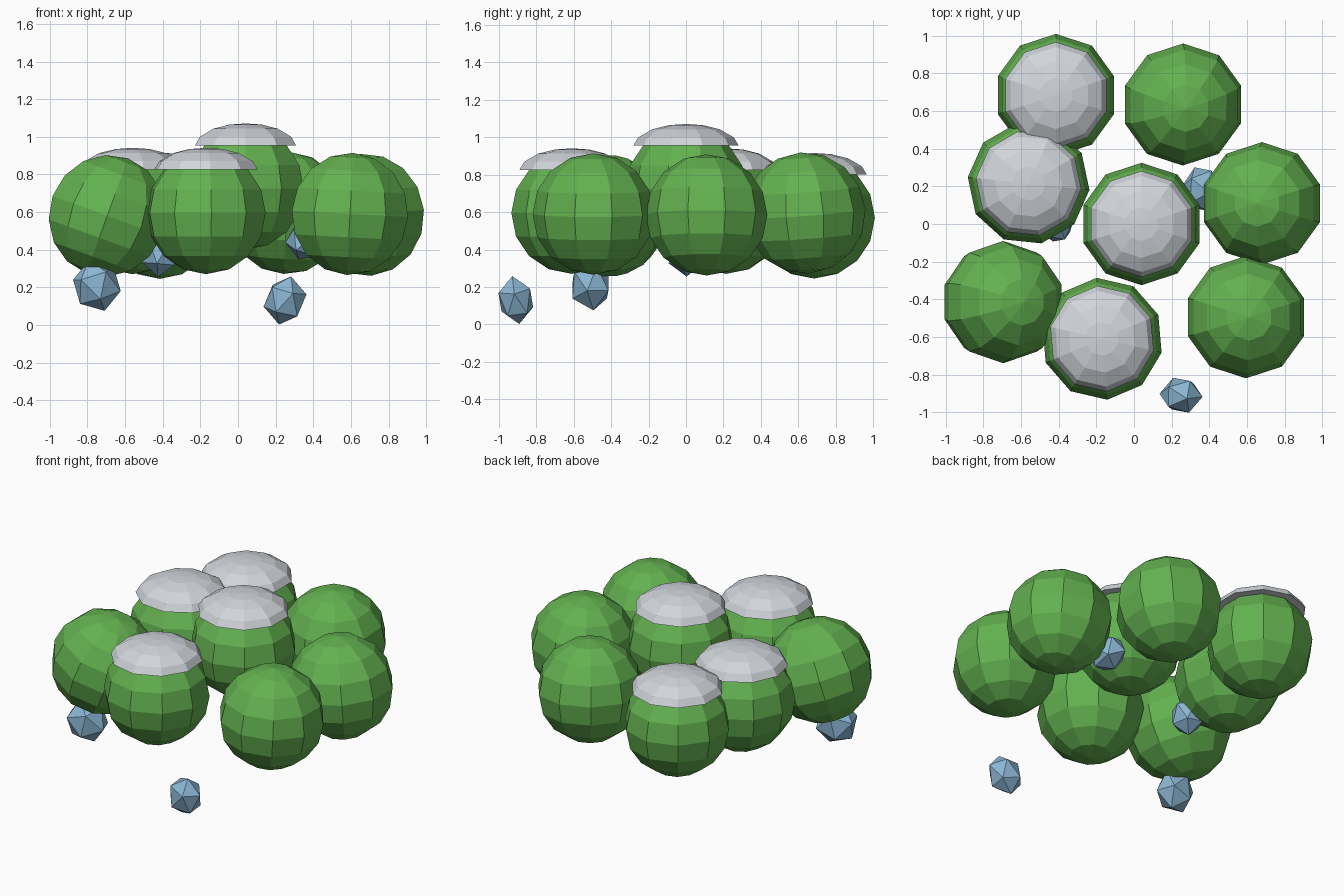
import bpy, bmesh
from math import sin, cos, pi, radians
from mathutils import Euler, Matrix, Vector

cube = bpy.data.objects.get("Cube")
if cube:
    bpy.data.objects.remove(cube, do_unlink=True)


def make_material(name, rgb):
    mat = bpy.data.materials.new(name)
    mat.use_nodes = True
    mat.diffuse_color = (*rgb, 1)
    mat.node_tree.nodes["Principled BSDF"].inputs["Base Color"].default_value = (*rgb, 1)
    return mat


green = make_material("leaf green", (0.125, 0.44, 0.08))
grey = make_material("pale grey", (0.64, 0.67, 0.71))
blue = make_material("crystal blue", (0.26, 0.47, 0.66))


def add_object(name, bm, mat, location, rotation=(0, 0, 0)):
    bmesh.ops.recalc_face_normals(bm, faces=bm.faces)
    mesh = bpy.data.meshes.new(name)
    bm.to_mesh(mesh)
    bm.free()
    mesh.materials.append(mat)
    obj = bpy.data.objects.new(name, mesh)
    obj.location = location
    obj.rotation_euler = [radians(a) for a in rotation]
    bpy.context.collection.objects.link(obj)
    return obj


def lathe(profile, turn, sides=10):
    """Revolve (radius, height) points round z into a flat-faced solid."""
    bm = bmesh.new()
    verts = [bm.verts.new((r, 0, z)) for r, z in profile]
    edges = [bm.edges.new(pair) for pair in zip(verts, verts[1:])]
    bmesh.ops.spin(bm, geom=verts + edges, cent=(0, 0, 0), axis=(0, 0, 1),
                   angle=2 * pi, steps=sides)
    bmesh.ops.remove_doubles(bm, verts=bm.verts, dist=0.0005)
    bmesh.ops.rotate(bm, verts=bm.verts, matrix=Matrix.Rotation(radians(turn), 3, "Z"))
    return bm


RADIUS = 0.325
RINGS = 8
ball = [(RADIUS * sin(pi * i / RINGS), -RADIUS * cos(pi * i / RINGS))
        for i in range(RINGS + 1)]
cap = [(0, 0.23), (0.282, 0.23), (0.255, 0.275), (0.18, 0.318), (0.09, 0.34), (0, 0.346)]

# Bushes wearing a cap: location and turn about z
capped = {
    "back_left_bush": ((-0.415, 0.685, 0.57), 90),
    "side_bush": ((-0.56, 0.215, 0.595), 102),
    "middle_bush": ((0.04, 0, 0.725), 90),
    "front_bush": ((-0.17, -0.61, 0.595), 95),
}
for name, (location, turn) in capped.items():
    add_object(name, lathe(ball, turn), green, location)
    add_object(name + "_cap", lathe(cap, turn), grey, location)

# Bare bushes: location and tilt
bare = {
    "back_bush": ((0.26, 0.635, 0.595), (4, 3, 0)),
    "right_bush": ((0.68, 0.11, 0.585), (0, -5, 0)),
    "left_bush": ((-0.695, -0.415, 0.58), (0, 20, 0)),
    "corner_bush": ((0.595, -0.495, 0.59), (0, 3, 0)),
}
for name, (location, tilt) in bare.items():
    add_object(name, lathe(ball, 90), green, location, tilt)

# Faceted crystals: location, size and tilt
crystals = [
    ((0.25, -0.91, 0.13), (0.115, 0.1, 0.133), (8, 14, 0)),
    ((-0.75, -0.51, 0.21), (0.135, 0.115, 0.142), (0, -18, 20)),
    ((-0.415, 0.005, 0.38), (0.1, 0.11, 0.125), (0, 5, 10)),
    ((0.36, 0.185, 0.45), (0.11, 0.128, 0.11), (10, 20, 0)),
]
for i, (location, size, tilt) in enumerate(crystals, 1):
    bm = bmesh.new()
    bmesh.ops.create_icosphere(bm, subdivisions=1, radius=1)
    bmesh.ops.scale(bm, vec=Vector(size), verts=bm.verts)
    add_object(f"crystal_{i}", bm, blue, location, tilt)
